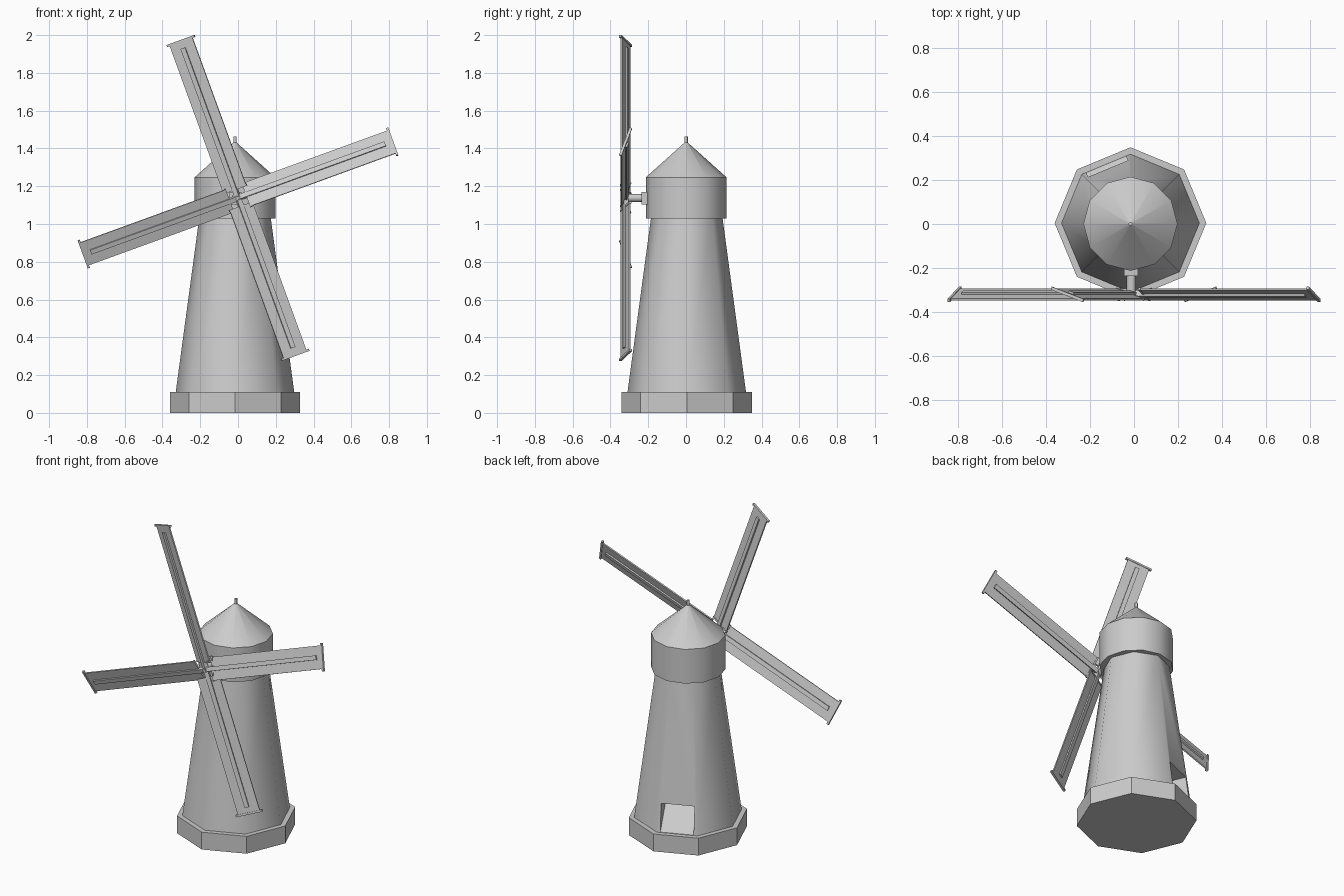
import bpy, bmesh
from math import sin, cos, pi, radians
from mathutils import Matrix, Vector

if "Cube" in bpy.data.objects:
    bpy.data.objects.remove(bpy.data.objects["Cube"])

CX, CY = -0.016, 0.004       # tower axis
HUB = Vector((0.0, -0.32, 1.138))


def make(name, bm, smooth=None):
    bmesh.ops.recalc_face_normals(bm, faces=bm.faces)
    me = bpy.data.meshes.new(name)
    bm.to_mesh(me)
    bm.free()
    ob = bpy.data.objects.new(name, me)
    bpy.context.collection.objects.link(ob)
    if smooth:
        bpy.ops.object.select_all(action='DESELECT')
        ob.select_set(True)
        bpy.context.view_layer.objects.active = ob
        bpy.ops.object.shade_smooth_by_angle(angle=radians(smooth))
    return ob


def lathe(name, profile, sides, smooth=None, cx=CX, cy=CY):
    """Stack of n-sided rings (radius, z), closed at both ends."""
    bm = bmesh.new()
    rings = [[bm.verts.new((cx + r * cos(2 * pi * i / sides),
                            cy + r * sin(2 * pi * i / sides), z))
              for i in range(sides)] for r, z in profile]
    for a, b in zip(rings, rings[1:]):
        for i in range(sides):
            j = (i + 1) % sides
            bm.faces.new((a[i], a[j], b[j], b[i]))
    bm.faces.new(rings[0])
    bm.faces.new(rings[-1])
    return make(name, bm, smooth)


def box(bm, lo, hi, m=Matrix()):
    lo, hi = Vector(lo), Vector(hi)
    bmesh.ops.create_cube(bm, size=1, matrix=m @ Matrix.Translation((lo + hi) / 2)
                          @ Matrix.Diagonal((*(hi - lo), 1)))


# Octagonal plinth and tapering tower
lathe("plinth", [(0.345, 0), (0.345, 0.11)], 8)
tower = lathe("tower", [(0.315, 0.10), (0.187, 1.05)], 8, 50)

# Twelve-sided cap with pointed roof, and finial
lathe("cap", [(0.214, 1.03), (0.214, 1.247), (0.004, 1.435)], 12, 35, cy=0.001)
lathe("finial", [(0.009, 1.41), (0.009, 1.462)], 8, 50, cy=0.001)

# Doorway: wedge-shaped recess in the back left facet
door = Matrix.Translation((CX, CY, 0)) @ Matrix.Rotation(radians(112.5), 4, 'Z')
bm = bmesh.new()
tri = [(0.29, 0.112), (0.36, 0.112), (0.36, 0.285), (0.10, 0.285)]
sides = [[bm.verts.new(door @ Vector((r, w, z))) for r, z in tri] for w in (-0.098, 0.098)]
bm.faces.new(sides[0])
bm.faces.new(sides[1])
for i in range(4):
    j = (i + 1) % 4
    bm.faces.new((sides[0][i], sides[0][j], sides[1][j], sides[1][i]))
cutter = make("door_cutter", bm)
cutter.hide_render = True
cutter.hide_viewport = True
mod = tower.modifiers.new("doorway", 'BOOLEAN')
mod.operation = 'DIFFERENCE'
mod.solver = 'EXACT'
mod.object = cutter
tower.modifiers.move(len(tower.modifiers) - 1, 0)

# Windshaft with collar
bm = bmesh.new()
box(bm, (-0.046, -0.236, 1.103), (0.018, -0.17, 1.17))
make("shaft_collar", bm)
bm = bmesh.new()
bmesh.ops.create_cone(bm, cap_ends=True, segments=8, radius1=0.022, radius2=0.022, depth=0.14,
                      matrix=Matrix.Translation((-0.012, -0.25, 1.138)) @ Matrix.Rotation(pi / 2, 4, 'X'))
make("windshaft", bm, 50)

# Four pitched sails: panel, central spar, end battens
pitch = radians(20)
for k in range(4):
    a = radians(20 + 90 * k)
    length = 0.875 if k % 2 == 0 else 0.89
    u = Vector((cos(a), 0, sin(a)))
    v = Vector((-sin(a), 0, cos(a))) * cos(pitch) + Vector((0, sin(pitch), 0))
    n = u.cross(v)
    m = Matrix.Translation(HUB) @ Matrix((u, v, n)).transposed().to_4x4()
    bm = bmesh.new()
    box(bm, (0.05, -0.068, -0.004), (length - 0.005, 0.068, 0.004), m)
    box(bm, (length - 0.012, -0.082, -0.007), (length, 0.082, 0.007), m)
    box(bm, (0.045, -0.072, -0.006), (0.055, 0.072, 0.006), m)
    make(f"sail_{k + 1}", bm)
    bm = bmesh.new()
    box(bm, (-0.012, -0.013, -0.013), (length - 0.045, 0.013, 0.013), m)
    make(f"sail_spar_{k + 1}", bm)
